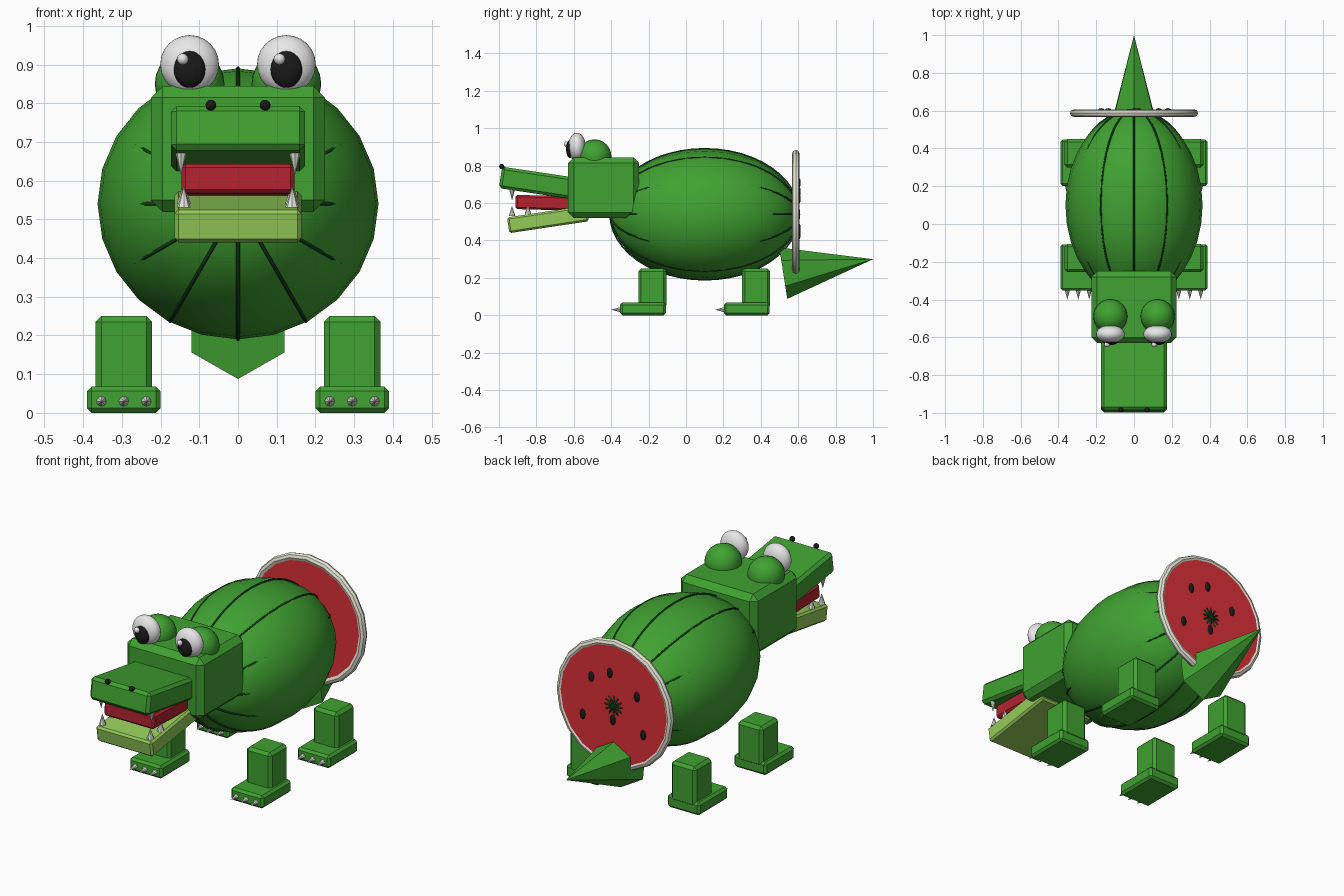
import bpy, bmesh, math
from mathutils import Matrix, Vector

if "Cube" in bpy.data.objects:
    bpy.data.objects.remove(bpy.data.objects["Cube"])


def material(name, rgb):
    m = bpy.data.materials.new(name)
    m.diffuse_color = (*rgb, 1)
    m.use_nodes = True
    m.node_tree.nodes["Principled BSDF"].inputs["Base Color"].default_value = m.diffuse_color
    return m


GREEN = material("green", (0.052, 0.36, 0.032))
DARK = material("dark_green", (0.006, 0.05, 0.01))
LIME = material("light_green", (0.3, 0.6, 0.1))
FLESH = material("flesh_red", (0.72, 0.03, 0.04))
TONGUE = material("tongue_red", (0.45, 0.018, 0.03))
BLACK = material("black", (0.01, 0.01, 0.01))
WHITE = material("eye_white", (0.87, 0.87, 0.87))
RIND = material("rind", (0.8, 0.8, 0.68))
TOOTH = material("tooth", (0.84, 0.84, 0.78))


def finish(name, bm, mat, smooth=False):
    mesh = bpy.data.meshes.new(name)
    bm.to_mesh(mesh)
    bm.free()
    mesh.materials.append(mat)
    for p in mesh.polygons:
        p.use_smooth = smooth
    ob = bpy.data.objects.new(name, mesh)
    bpy.context.collection.objects.link(ob)
    return ob


def box(name, center, size, mat, bevel=0.015, tilt=0):
    """Chamfered box, tilted in degrees about x."""
    bm = bmesh.new()
    bmesh.ops.create_cube(bm, size=1, matrix=Matrix.Diagonal((*size, 1)))
    bmesh.ops.bevel(bm, geom=bm.edges[:], offset=bevel, segments=1, affect='EDGES')
    bm.transform(Matrix.Translation(center) @ Matrix.Rotation(math.radians(tilt), 4, 'X'))
    return finish(name, bm, mat)


def ball(name, center, radii, mat, segs=24, rings=16):
    """Smooth ellipsoid with its poles along y."""
    bm = bmesh.new()
    bmesh.ops.create_uvsphere(bm, u_segments=segs, v_segments=rings, radius=1,
                              matrix=Matrix.Rotation(math.pi / 2, 4, 'X'))
    bm.transform(Matrix.Translation(center) @ Matrix.Diagonal((*radii, 1)))
    return finish(name, bm, mat, True)


def cone(name, base, tip, radius, mat, sides=8, spin=0):
    """Cone standing on base and pointing to tip."""
    base, tip = Vector(base), Vector(tip)
    axis = tip - base
    bm = bmesh.new()
    bmesh.ops.create_cone(bm, cap_ends=True, segments=sides, radius1=radius, radius2=0,
                          depth=axis.length,
                          matrix=Matrix.Translation((0, 0, axis.length / 2)))
    rot = axis.to_track_quat('Z', 'X').to_matrix().to_4x4()
    bm.transform(Matrix.Translation(base) @ rot @ Matrix.Rotation(spin, 4, 'Z'))
    return finish(name, bm, mat)


# Melon body
BODY = Vector((0, 0.1, 0.54))
ball("body", BODY, (0.363, 0.5, 0.35), GREEN)

# Rind stripes running from pole to pole
curve = bpy.data.curves.new("stripes", 'CURVE')
curve.dimensions = '3D'
curve.bevel_depth = 0.005
curve.bevel_resolution = 1
STEPS = 24
for i in range(12):
    a = math.radians(30 * i)
    line = curve.splines.new('POLY')
    line.points.add(STEPS)
    for k, pt in enumerate(line.points):
        t = math.pi * k / STEPS
        r = 0.35 * math.sin(t)
        pt.co = (*(BODY + Vector((r * math.cos(a), -0.506 * math.cos(t), r * math.sin(a)))), 1)
stripes = bpy.data.objects.new("stripes", curve)
bpy.context.collection.objects.link(stripes)
curve.materials.append(DARK)
bpy.context.view_layer.objects.active = stripes
stripes.select_set(True)
bpy.ops.object.convert(target='MESH')

# Cut melon slice: red flesh disc, pale rim and seeds
SLICE_Z = 0.545
bm = bmesh.new()
bmesh.ops.create_cone(bm, cap_ends=True, segments=20, radius1=0.32, radius2=0.32, depth=0.03,
                      matrix=Matrix.Translation((0, 0.588, SLICE_Z)) @ Matrix.Rotation(math.pi / 2, 4, 'X'))
finish("flesh_disc", bm, FLESH)
bpy.ops.mesh.primitive_torus_add(location=(0, 0.587, SLICE_Z), rotation=(math.pi / 2, 0, 0),
                                 major_segments=20, minor_segments=8,
                                 major_radius=0.319, minor_radius=0.02)
rim = bpy.context.object
rim.name = "rind_rim"
rim.data.materials.append(RIND)
bpy.ops.object.shade_smooth_by_angle()
for x, z in ((0.13, 0.115), (0.022, 0.163), (-0.137, 0.078),
             (0.18, -0.095), (0.004, -0.08), (-0.173, -0.113)):
    ball("seed", (x, 0.604, SLICE_Z + z), (0.016, 0.009, 0.027), BLACK, 12, 8)

# Six-sided tail cone
cone("tail", (0, 0.52, 0.225), (0, 1.0, 0.3), 0.139, GREEN, 6, math.pi / 6)

# Head and jaws
box("head", (0, -0.44, 0.682), (0.45, 0.38, 0.325), GREEN, 0.03)
box("upper_jaw", (0, -0.784, 0.706), (0.347, 0.42, 0.116), GREEN, 0.015, -8.5)
box("lower_jaw", (0, -0.738, 0.513), (0.327, 0.43, 0.085), LIME, 0.01, 8.5)
box("tongue", (0, -0.73, 0.601), (0.292, 0.364, 0.076), TONGUE, 0.01, -1.5)

for s in (-1, 1):
    # Teeth and nostrils
    cone("upper_tooth", (s * 0.147, -0.93, 0.68), (s * 0.147, -0.93, 0.613), 0.017, TOOTH)
    for y, z in ((-0.93, 0.53), (-0.845, 0.54)):
        cone("lower_tooth", (s * 0.14, y, z), (s * 0.14, y, z + 0.056), 0.018, TOOTH)
    ball("nostril", (s * 0.07, -0.985, 0.795), (0.014, 0.014, 0.014), BLACK, 12, 8)

    # Eyes on rounded bumps
    x = s * 0.125
    ball("eye_bump", (x, -0.489, 0.85), (0.09, 0.09, 0.09), GREEN)
    ball("eyeball", (x, -0.583, 0.9), (0.076, 0.047, 0.076), WHITE)
    ball("pupil", (x, -0.62, 0.888), (0.041, 0.021, 0.048), BLACK)
    ball("eye_glint", (x - 0.018, -0.638, 0.914), (0.015, 0.014, 0.015), WHITE, 12, 8)

    # Legs, feet and claws
    for y in (0, 0.555):
        x = s * 0.295
        box("leg", (x, y - 0.18, 0.145), (0.146, 0.15, 0.21), GREEN, 0.015)
        box("foot", (x, y - 0.23, 0.034), (0.19, 0.245, 0.068), GREEN, 0.012)
        for d in (-0.058, 0, 0.058):
            cone("claw", (x + d, y - 0.345, 0.03), (x + d, y - 0.4, 0.03), 0.015, TOOTH)
